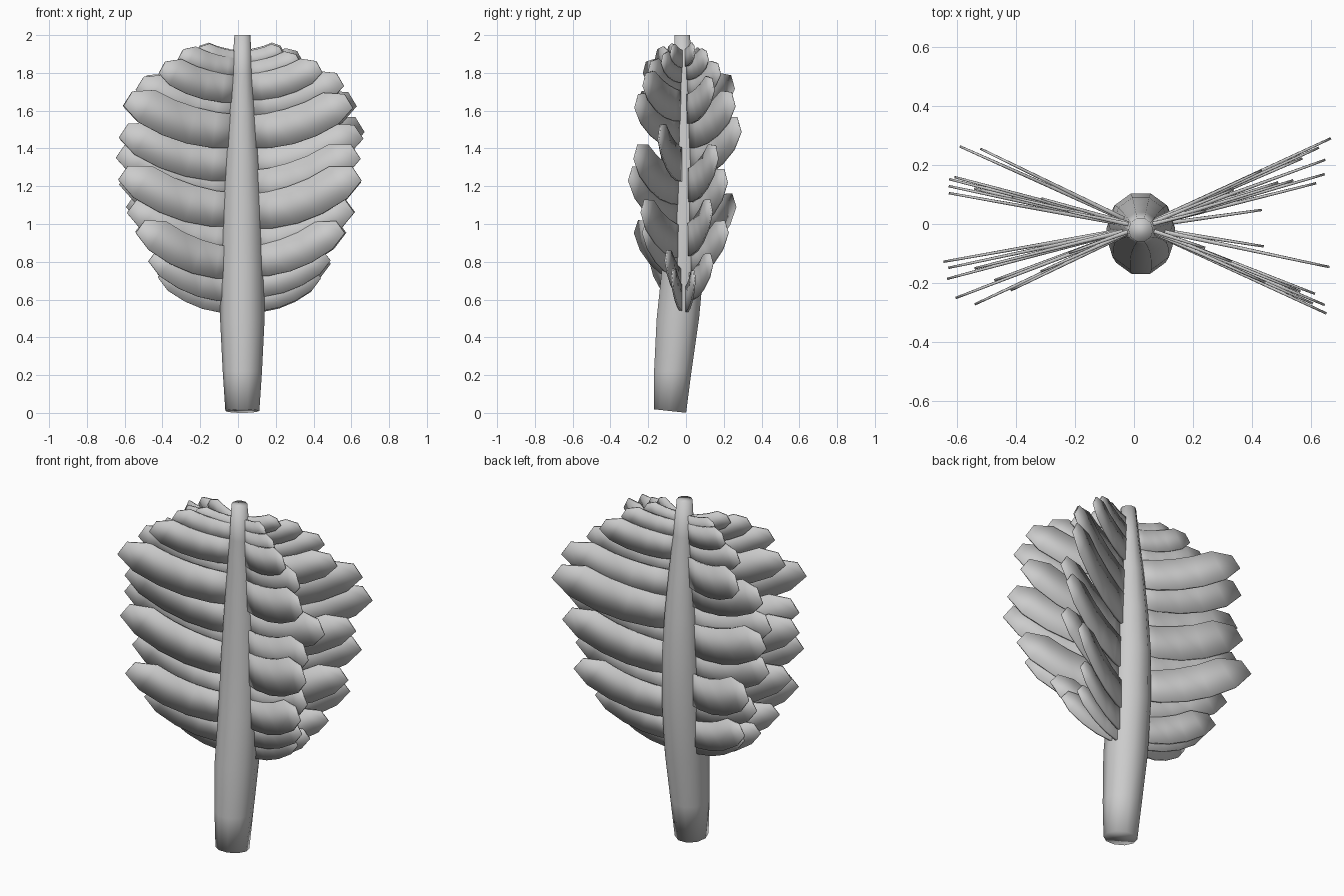
import bpy, bmesh, math, random
from mathutils import Vector

cube = bpy.data.objects.get("Cube")
if cube:
    bpy.data.objects.remove(cube)

random.seed(11)
AXIS_X = 0.023


def loft(name, rings):
    """Skin a list of equal-length rings, cap both ends and shade smooth."""
    bm = bmesh.new()
    loops = [[bm.verts.new(p) for p in ring] for ring in rings]
    for a, b in zip(loops, loops[1:]):
        n = len(a)
        for i in range(n):
            bm.faces.new((a[i], a[(i + 1) % n], b[(i + 1) % n], b[i]))
    bm.faces.new(loops[0][::-1])
    bm.faces.new(loops[-1])
    bmesh.ops.recalc_face_normals(bm, faces=bm.faces)
    for face in bm.faces:
        face.smooth = True
    mesh = bpy.data.meshes.new(name)
    bm.to_mesh(mesh)
    bm.free()
    bpy.context.collection.objects.link(bpy.data.objects.new(name, mesh))


# Stem: ten-sided tapering tube, bowed slightly forward at the foot
stem_sections = [  # height, centre y, radius
    (0.01, -0.085, 0.09), (0.22, -0.07, 0.104), (0.5, -0.043, 0.118),
    (0.8, -0.013, 0.116), (1.1, 0.0, 0.109), (1.35, 0.0, 0.094),
    (1.6, -0.005, 0.074), (1.8, -0.013, 0.056), (2.0, -0.02, 0.042),
]
stem_rings = []
for k, (z, cy, r) in enumerate(stem_sections):
    ring = []
    for i in range(10):
        a = math.tau * i / 10
        tilt = -0.11 * r * math.sin(a) if k == 0 else 0
        ring.append((AXIS_X + r * math.cos(a), cy + r * math.sin(a), z + tilt))
    stem_rings.append(ring)
loft("stem", stem_rings)

# Blade outline: position along the blade, lower and upper edge
OUTLINE = [(0, -0.44, 0.44), (0.25, -0.48, 0.48), (0.45, -0.5, 0.5),
           (0.65, -0.5, 0.5), (0.85, -0.48, 0.5), (1.0, -0.32, 0.14)]
BEND = 2.2


def blade(name, root_z, length, width, rise, yaw, side, depth):
    """Thin flat blade curving upward, in a vertical plane through the stem."""
    out = Vector((side * math.cos(yaw), depth * math.sin(yaw), 0))
    across = Vector((-out.y, out.x, 0))
    up = Vector((0, 0, 1))
    rings = []
    for t, low, high in OUTLINE:
        slope = math.atan2(BEND * rise * t ** (BEND - 1), length)
        spine = Vector((AXIS_X, -0.01, root_z)) + out * length * t + up * rise * t ** BEND
        normal = up * math.cos(slope) - out * math.sin(slope)
        thick = across * (0.008 - 0.004 * t)
        rings.append([spine + normal * width * edge + offset
                      for edge, offset in ((low, -thick), (low, thick),
                                           (high, thick), (high, -thick))])
    loft(name, rings)


# Blade roots from bottom to top, with the sideways reach of each
ROOTS = [0.6, 0.67, 0.8, 0.91, 1.06, 1.2, 1.32, 1.48, 1.61, 1.72, 1.81, 1.87]
REACH = [0.39, 0.44, 0.51, 0.56, 0.59, 0.6, 0.6, 0.57, 0.5, 0.4, 0.3, 0.21]

# Four fans: side, depth and the angle of each blade out of the side plane
FANS = {
    "front_left": (1, -1, [9, 12, 22, 21, 25, 23, 12, 24, 22, 24, 21, 18]),
    "back_left": (1, 1, [8, 18, 23, 14, 20, 16, 25, 24, 17, 25, 22, 14]),
    "back_right": (-1, 1, [10, 15, 13, 24, 12, 14, 10, 15, 26, 13, 16, 12]),
    "front_right": (-1, -1, [10, 20, 25, 12, 15, 10, 12, 21, 14, 26, 24, 20]),
}

for fan, (side, depth, angles) in FANS.items():
    for k, (z, reach, angle) in enumerate(zip(ROOTS, REACH, angles)):
        yaw = math.radians(angle)
        root_z = z + random.uniform(-0.012, 0.012)
        sideways = reach * random.uniform(0.97, 1.02) + (0.025 if side < 0 else 0)
        length = sideways / math.cos(yaw)
        rise = length * (0.38 - 0.14 * k / len(ROOTS))
        blade(f"{fan}_blade_{k + 1}", root_z, length,
              0.045 + 0.24 * length, rise, yaw, side, depth)
